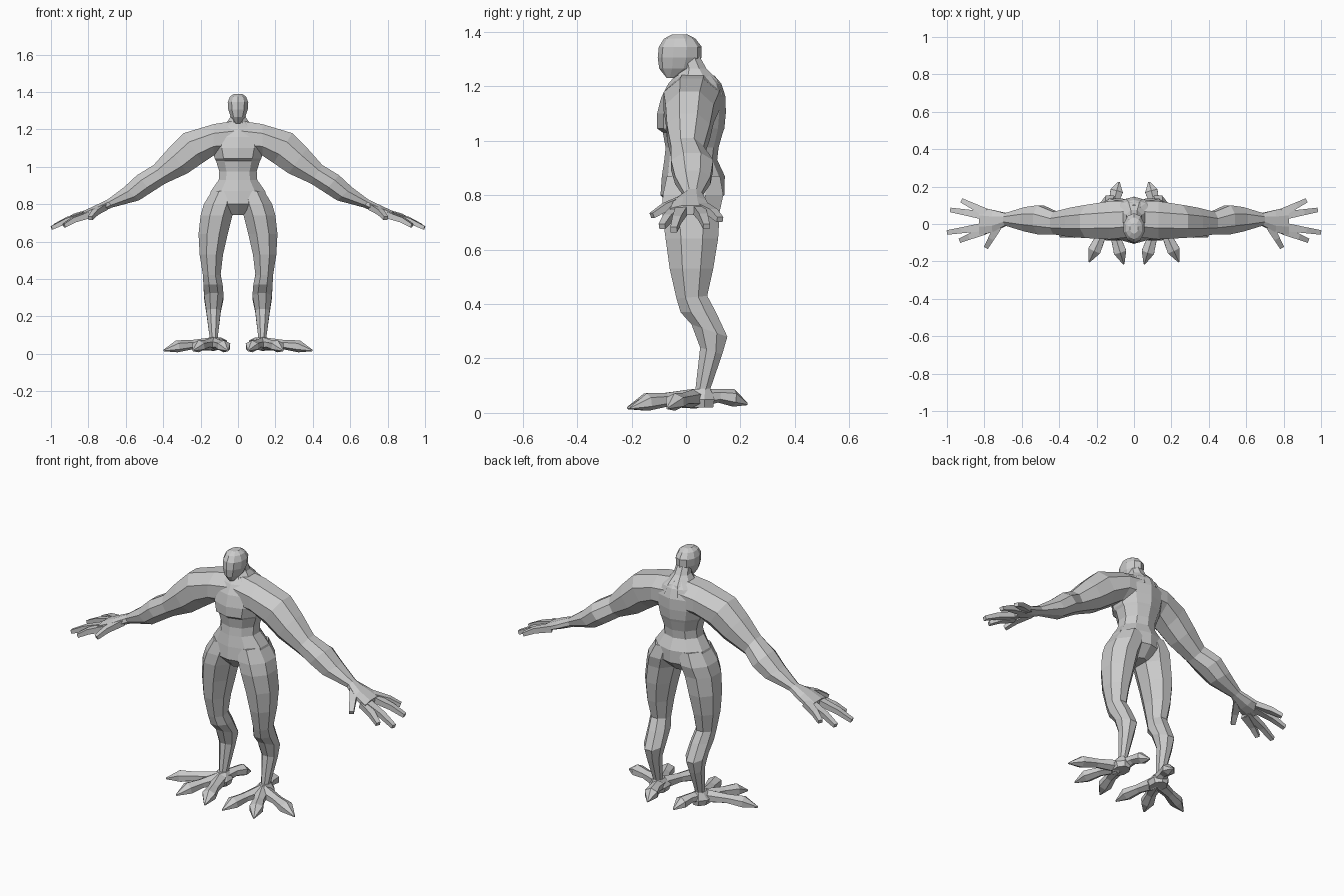
import bpy, bmesh, math
from mathutils import Vector as V

skin = bpy.data.materials.new("light grey")
skin.diffuse_color = (0.6, 0.6, 0.6, 1)


def loft(name, rings, sides=8, both=False):
    """Skin a row of rings (centre, half-axis u, half-axis v); optionally mirror across x."""
    bm = bmesh.new()
    grow = 1 / math.cos(math.pi / sides)
    loops = []
    for c, u, v in rings:
        loop = []
        for i in range(sides):
            a = 2 * math.pi * (i + 0.5) / sides
            loop.append(bm.verts.new(c + (u * math.cos(a) + v * math.sin(a)) * grow))
        loops.append(loop)
    for a, b in zip(loops, loops[1:]):
        for i in range(sides):
            j = (i + 1) % sides
            bm.faces.new((a[i], a[j], b[j], b[i]))
    bm.faces.new(loops[0])
    bm.faces.new(loops[-1])
    bmesh.ops.recalc_face_normals(bm, faces=bm.faces)
    me = bpy.data.meshes.new(name)
    bm.to_mesh(me)
    bm.free()
    me.materials.append(skin)
    ob = bpy.data.objects.new(name, me)
    bpy.context.collection.objects.link(ob)
    if both:
        ob.modifiers.new("Mirror", 'MIRROR').use_mirror_merge = False
    return ob


def level(z, y0, y1, hx):
    """Horizontal ring centred on x = 0."""
    return V((0, (y0 + y1) / 2, z)), V((hx, 0, 0)), V((0, (y1 - y0) / 2, 0))


def leg_ring(x0, x1, y0, z0, y1, z1):
    """Ring from a front point and a back point of the leg profile."""
    f, b = V(((x0 + x1) / 2, y0, z0)), V(((x0 + x1) / 2, y1, z1))
    return (f + b) / 2, V(((x1 - x0) / 2, 0, 0)), (b - f) / 2


def arm_ring(xt, zt, xb, zb, y0, y1):
    """Ring from an upper point and a lower point of the arm profile."""
    t, b = V((xt, (y0 + y1) / 2, zt)), V((xb, (y0 + y1) / 2, zb))
    return (t + b) / 2, V((0, (y1 - y0) / 2, 0)), (t - b) / 2


def digit(name, points, sizes, sides):
    """Tapered finger or toe along a path; sizes are (half width, half height)."""
    pts = [V(p) for p in points]
    d = (pts[-1] - pts[0])
    side = V((-d.y, d.x, 0)).normalized()
    up = d.cross(side).normalized()
    loft(name, [(p, side * w, up * h) for p, (w, h) in zip(pts, sizes)], sides, True)


# Head and neck
loft("head", [level(1.23, -0.07, -0.04, 0.012), level(1.265, -0.095, 0.035, 0.038),
              level(1.305, -0.1, 0.053, 0.052), level(1.345, -0.096, 0.054, 0.055),
              level(1.375, -0.078, 0.032, 0.043), level(1.39, -0.05, 0.005, 0.022)], 10)
loft("neck", [level(1.17, -0.07, 0.135, 0.1), level(1.225, -0.04, 0.115, 0.068),
              level(1.265, -0.015, 0.075, 0.042), level(1.31, -0.02, 0.05, 0.036)])

# Trunk: pelvis, waist, rib cage and chest
loft("torso", [level(0.742, -0.04, 0.08, 0.04), level(0.8, -0.088, 0.135, 0.16),
               level(0.87, -0.083, 0.137, 0.145), level(0.93, -0.075, 0.11, 0.103),
               level(0.975, -0.07, 0.115, 0.1), level(1.03, -0.08, 0.13, 0.117),
               level(1.045, -0.1, 0.135, 0.125), level(1.1, -0.1, 0.14, 0.14),
               level(1.16, -0.085, 0.14, 0.14), level(1.21, -0.06, 0.125, 0.1),
               level(1.24, -0.035, 0.1, 0.055)], 10)

# Arms with the shoulder slope, elbow, wrist and palm
loft("arms", [arm_ring(0.02, 1.245, 0.02, 1.06, -0.07, 0.125),
              arm_ring(0.13, 1.228, 0.13, 1.06, -0.082, 0.122),
              arm_ring(0.29, 1.18, 0.19, 1.02, -0.075, 0.102),
              arm_ring(0.37, 1.1, 0.27, 0.965, -0.07, 0.088),
              arm_ring(0.45, 1.01, 0.39, 0.91, -0.055, 0.065),
              arm_ring(0.54, 0.955, 0.46, 0.865, -0.055, 0.1),
              arm_ring(0.61, 0.89, 0.53, 0.82, -0.04, 0.09),
              arm_ring(0.7, 0.823, 0.67, 0.783, -0.008, 0.058),
              arm_ring(0.76, 0.795, 0.75, 0.75, -0.045, 0.075),
              arm_ring(0.83, 0.762, 0.825, 0.727, -0.058, 0.09)], 8, True)

# Thumb and four fingers: base and tip
FINGERS = {"thumb": ((0.72, 0.0, 0.785), (0.79, -0.125, 0.725)),
           "index_finger": ((0.8, -0.035, 0.742), (0.93, -0.088, 0.685)),
           "middle_finger": ((0.8, -0.015, 0.747), (0.997, -0.045, 0.673)),
           "ring_finger": ((0.8, 0.045, 0.75), (0.98, 0.075, 0.685)),
           "little_finger": ((0.79, 0.06, 0.755), (0.92, 0.125, 0.71))}
for name, (a, b) in FINGERS.items():
    a, b = V(a), V(b)
    digit(name, [a, a.lerp(b, 0.6) + V((0, 0, 0.008)), b],
          [(0.022, 0.017), (0.016, 0.014), (0.012, 0.01)], 4)

# Legs: thigh, knee, backward-leaning shin and ankle
loft("legs", [leg_ring(0.005, 0.14, -0.07, 0.87, 0.125, 0.87),
              leg_ring(0.01, 0.183, -0.085, 0.8, 0.137, 0.8),
              leg_ring(0.03, 0.2, -0.088, 0.74, 0.124, 0.74),
              leg_ring(0.055, 0.211, -0.075, 0.64, 0.118, 0.64),
              leg_ring(0.08, 0.205, -0.06, 0.53, 0.1, 0.53),
              leg_ring(0.093, 0.188, -0.035, 0.42, 0.078, 0.43),
              leg_ring(0.082, 0.185, -0.02, 0.37, 0.11, 0.37),
              leg_ring(0.077, 0.181, 0.02, 0.325, 0.152, 0.28),
              leg_ring(0.092, 0.17, 0.052, 0.24, 0.133, 0.215),
              leg_ring(0.108, 0.152, 0.035, 0.09, 0.09, 0.09),
              leg_ring(0.1, 0.16, 0.02, 0.04, 0.1, 0.04)], 8, True)

# Feet: hub plus four clawed toes
loft("foot_hubs", [leg_ring(0.09, 0.17, -0.01, 0.02, 0.1, 0.02),
                   leg_ring(0.08, 0.18, -0.02, 0.05, 0.105, 0.05),
                   leg_ring(0.105, 0.155, 0.02, 0.088, 0.09, 0.088)], 8, True)
TOES = {"inner_toe": (0.055, -0.215), "middle_toe": (0.24, -0.203),
        "outer_toe": (0.397, -0.068), "heel_toe": (0.08, 0.225)}
for name, (x, y) in TOES.items():
    a, b = V((0.13, 0.035, 0.052)), V((x, y, 0.018))
    if name == "heel_toe":
        b.z = 0.033
    mid, knuckle = a.lerp(b, 0.45), a.lerp(b, 0.74)
    mid.z, knuckle.z = b.z + 0.03, b.z + 0.022
    digit(name, [a, mid, knuckle, b],
          [(0.034, 0.032), (0.026, 0.022), (0.034, 0.028), (0.004, 0.004)], 6)
